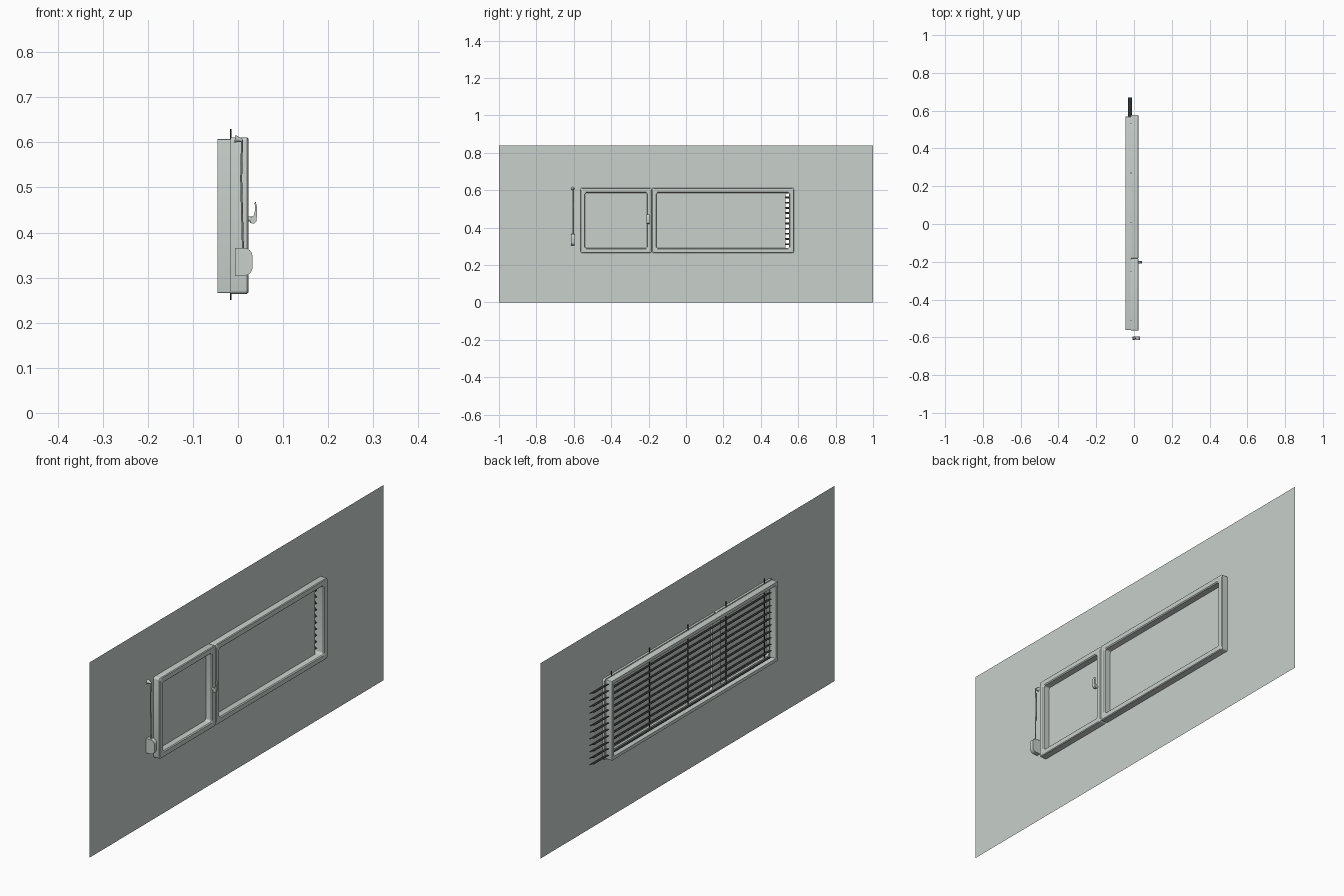
import bpy, bmesh, math
from mathutils import Vector

if "Cube" in bpy.data.objects:
    bpy.data.objects.remove(bpy.data.objects["Cube"])


def material(name, col):
    m = bpy.data.materials.new(name)
    m.diffuse_color = (*col, 1)
    m.use_nodes = True
    m.node_tree.nodes["Principled BSDF"].inputs["Base Color"].default_value = m.diffuse_color
    return m


GREY = material("pale_grey", (0.58, 0.63, 0.60))
DARK = material("dark_slat", (0.035, 0.04, 0.038))


def finish(name, bm, mat, smooth=False, recalc=True):
    if recalc:
        bmesh.ops.recalc_face_normals(bm, faces=bm.faces)
    me = bpy.data.meshes.new(name)
    bm.to_mesh(me)
    bm.free()
    ob = bpy.data.objects.new(name, me)
    bpy.context.collection.objects.link(ob)
    me.materials.append(mat)
    if smooth:
        bpy.ops.object.select_all(action='DESELECT')
        ob.select_set(True)
        bpy.context.view_layer.objects.active = ob
        bpy.ops.object.shade_smooth_by_angle(angle=math.radians(40))
    return ob


def rounded_rect(y0, y1, z0, z1, r, n=4):
    pts = []
    for k, (cy, cz) in enumerate([(y1 - r, z1 - r), (y0 + r, z1 - r), (y0 + r, z0 + r), (y1 - r, z0 + r)]):
        for i in range(n + 1):
            a = math.pi / 2 * (k + i / n)
            pts.append((cy + r * math.cos(a), cz + r * math.sin(a)))
    return pts


def ring(name, y0, y1, z0, z1, profile, r=0.008):
    """Picture-frame ring: closed profile of (inset, x) swept round a rounded rectangle."""
    bm = bmesh.new()
    loops = [[bm.verts.new((x, y, z)) for y, z in rounded_rect(y0 + d, y1 - d, z0 + d, z1 - d, r)]
             for d, x in profile]
    n = len(loops[0])
    for a, b in zip(loops, loops[1:] + loops[:1]):
        for i in range(n):
            bm.faces.new((a[i], a[(i + 1) % n], b[(i + 1) % n], b[i]))
    return finish(name, bm, GREY, True)


def sheet(bm, x, y0, y1, z0, z1):
    bm.faces.new([bm.verts.new((x, y, z)) for y, z in ((y0, z0), (y1, z0), (y1, z1), (y0, z1))])


def prism(name, pts, y0, y1, mat):
    """Side profile in (x, z) extruded along y."""
    bm = bmesh.new()
    a, b = ([bm.verts.new((x, y, z)) for x, z in pts] for y in (y0, y1))
    bm.faces.new(a)
    bm.faces.new(b)
    for i in range(len(pts)):
        j = (i + 1) % len(pts)
        bm.faces.new((a[i], a[j], b[j], b[i]))
    return finish(name, bm, mat, True)


def tube(name, pts, radii, mat, n=10):
    """Round tube along points in one x-z plane path."""
    bm = bmesh.new()
    pts = [Vector(p) for p in pts]
    loops = []
    for i, p in enumerate(pts):
        t = (pts[min(i + 1, len(pts) - 1)] - pts[max(i - 1, 0)]).normalized()
        u = Vector((0, 1, 0)) if abs(t.y) < 0.9 else Vector((1, 0, 0))
        v = t.cross(u).normalized()
        loops.append([bm.verts.new(p + radii[i] * (u * math.cos(2 * math.pi * k / n) + v * math.sin(2 * math.pi * k / n)))
                      for k in range(n)])
    for a, b in zip(loops, loops[1:]):
        for k in range(n):
            bm.faces.new((a[k], a[(k + 1) % n], b[(k + 1) % n], b[k]))
    bm.faces.new(loops[0])
    bm.faces.new(loops[-1])
    return finish(name, bm, mat, True)


WALL = -0.007
Y0, Y1, YM, Z0, Z1 = -0.565, 0.578, -0.183, 0.264, 0.611

# wall sheet with a window opening
bm = bmesh.new()
for a, b, c, d in ((-1, Y0 + .01, 0, .84), (Y1 - .01, 1, 0, .84),
                   (Y0 + .01, Y1 - .01, 0, Z0 + .01), (Y0 + .01, Y1 - .01, Z1 - .01, .84)):
    sheet(bm, WALL, a, b, c, d)
finish("wall", bm, GREY, recalc=False)

# panes: the large one stops short and leaves a narrow open strip
for name, a, b in (("small_pane", Y0 + .01, YM - .01), ("large_pane", YM + .01, 0.533)):
    bm = bmesh.new()
    sheet(bm, WALL, a, b, Z0 + .01, Z1 - .01)
    finish(name, bm, GREY, recalc=False)

# two front frames and the rear liner box
front = [(0, -0.017), (0, 0.020), (0.003, 0.023), (0.022, 0.023), (0.026, 0.019), (0.026, -0.017)]
ring("small_frame", Y0, YM, Z0, Z1, front)
ring("large_frame", YM, Y1, Z0, Z1, front)
ring("rear_liner", Y0 + .004, Y1 - .01, Z0 + .002, Z1 - .004,
     [(0, -0.045), (0, -0.008), (0.014, -0.008), (0.014, -0.045)], 0.003)

# blind slats, running out past the frame on one side
for i in range(12):
    z = 0.284 + i * 0.0277
    prism(f"slat_{i + 1}", [(-0.032, z + .004), (-0.022, z + .002), (-0.011, z - .004),
                            (-0.011, z - .0055), (-0.022, z), (-0.032, z + .0025)], -0.535, 0.67, DARK)

# blind cords
for i in range(5):
    y = -0.51 + i * 0.26
    tube(f"blind_cord_{i + 1}", [(-0.016, y, 0.25), (-0.016, y, 0.63)], [0.0022] * 2, DARK, 6)

# window latch: stem and curved lever
tube("latch_stem", [(0.022, -0.203, 0.43), (0.032, -0.203, 0.43)], [0.006] * 2, GREY)
prism("latch_lever", [(0.027, 0.421), (0.036, 0.420), (0.041, 0.425), (0.0425, 0.445), (0.0415, 0.460),
                      (0.039, 0.469), (0.037, 0.465), (0.038, 0.450), (0.035, 0.438), (0.028, 0.433)],
      -0.210, -0.196, GREY)

# pull strap with wall peg and D-shaped winder box
tube("strap_peg", [(WALL, -0.605, 0.608), (0.004, -0.605, 0.606), (0.010, -0.605, 0.605)],
     [0.009, 0.005, 0.004], GREY)
tube("pull_strap", [(0.009, -0.605, 0.606), (0.007, -0.605, 0.52), (0.009, -0.605, 0.44), (0.011, -0.605, 0.365)],
     [0.0022] * 4, GREY, 8)
box = [(WALL, 0.304), (WALL, 0.366)]
for s in (1, -1):
    arc = [(0.012 + 0.020 * math.sin(a), 0.335 + s * (0.013 + 0.018 * math.cos(a)))
           for a in [math.pi / 2 * k / 6 for k in range(7)]]
    box += arc if s > 0 else arc[::-1]
prism("winder_box", box, -0.614, -0.595, GREY)
